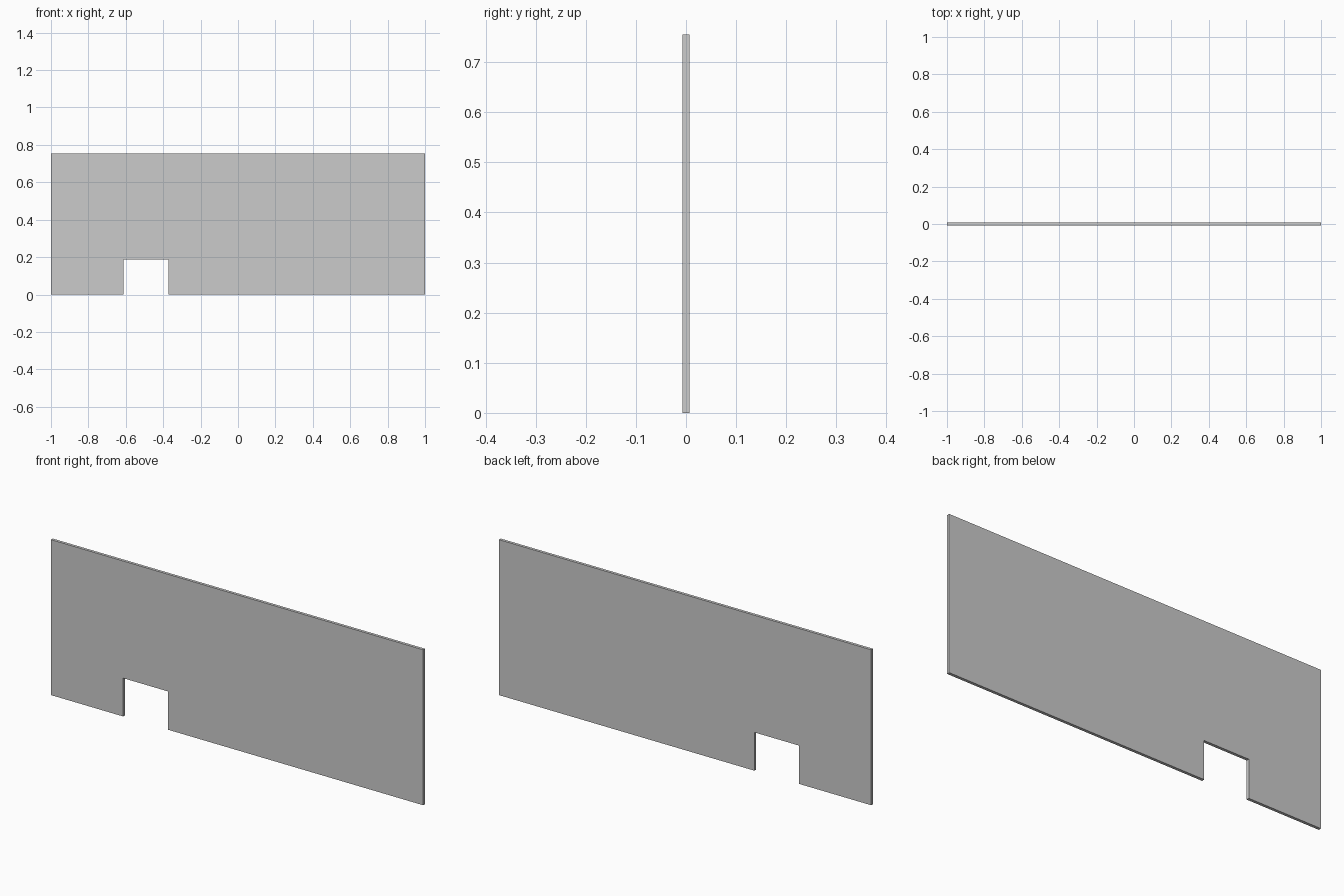
import bpy, bmesh

if "Cube" in bpy.data.objects:
    bpy.data.objects.remove(bpy.data.objects["Cube"])

T = 0.014          # panel thickness
H = 0.755          # panel height
NL, NR, NH = -0.612, -0.372, 0.186   # notch left, right, height

# Front outline of the panel with its notch in the bottom edge
outline = [(-1, 0), (NL, 0), (NL, NH), (NR, NH), (NR, 0), (1, 0), (1, H), (-1, H)]

bm = bmesh.new()
face = bm.faces.new([bm.verts.new((x, -T / 2, z)) for x, z in outline])

# Extrude the outline to the back
ext = bmesh.ops.extrude_face_region(bm, geom=[face])
verts = [g for g in ext["geom"] if isinstance(g, bmesh.types.BMVert)]
bmesh.ops.translate(bm, verts=verts, vec=(0, T, 0))
bmesh.ops.recalc_face_normals(bm, faces=bm.faces[:])

mesh = bpy.data.meshes.new("notched_panel")
bm.to_mesh(mesh)
bm.free()
panel = bpy.data.objects.new("notched_panel", mesh)
bpy.context.collection.objects.link(panel)
